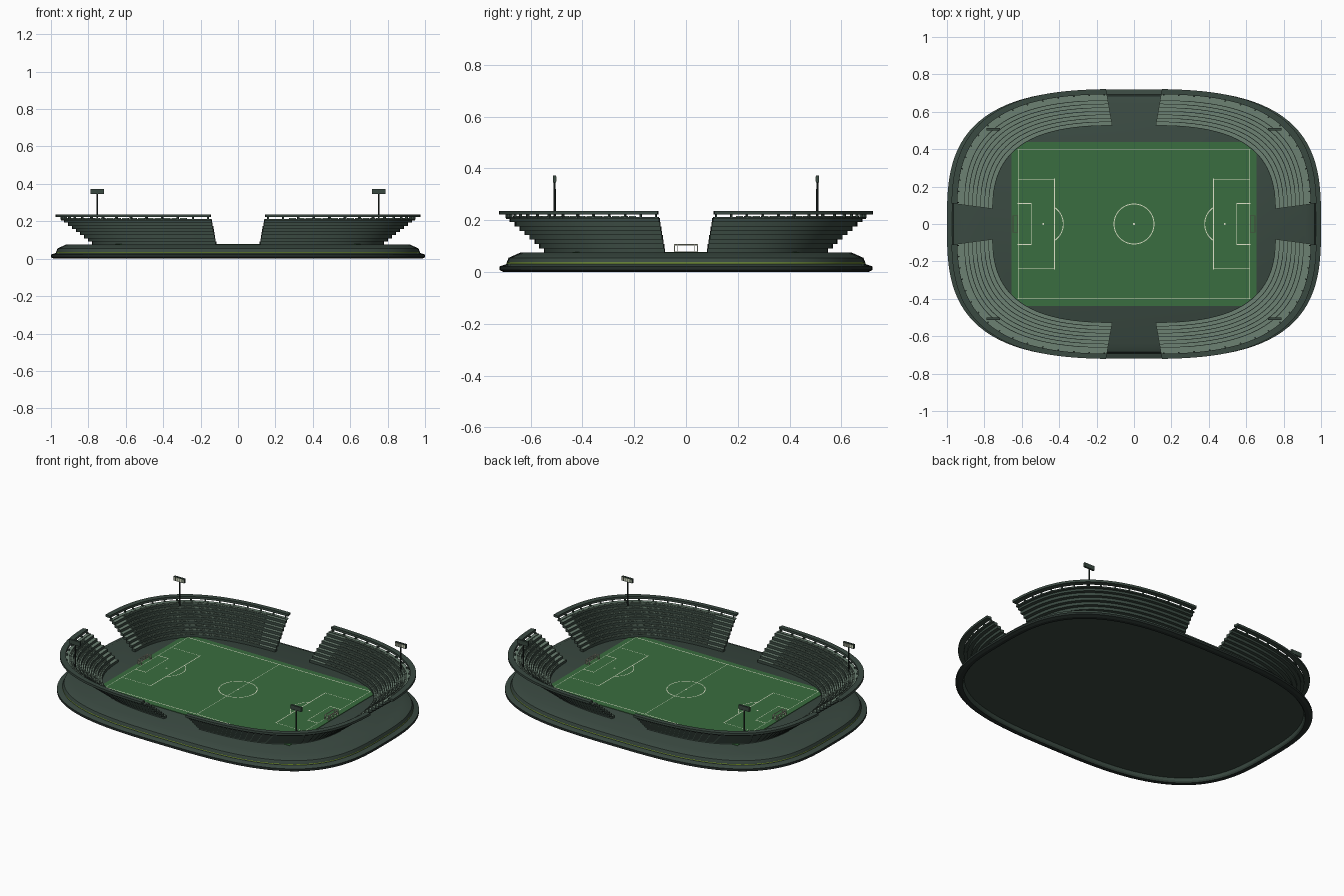
import bpy, bmesh, math
from mathutils import Matrix

cube = bpy.data.objects.get("Cube")
if cube:
    bpy.data.objects.remove(cube, do_unlink=True)


def material(name, r, g, b):
    m = bpy.data.materials.new(name)
    m.use_nodes = True
    m.diffuse_color = (r, g, b, 1)
    bsdf = m.node_tree.nodes["Principled BSDF"]
    bsdf.inputs["Base Color"].default_value = (r, g, b, 1)
    bsdf.inputs["Roughness"].default_value = 0.8
    return m


CONCRETE = material("grey green concrete", 0.042, 0.067, 0.053)
DARK = material("dark metal", 0.018, 0.027, 0.023)
SEAT = material("pale seat green", 0.15, 0.22, 0.168)
GRASS = material("grass green", 0.042, 0.155, 0.05)
WHITE = material("line white", 0.75, 0.78, 0.6)
LIME = material("lime stripe", 0.28, 0.46, 0.03)

POWER = 3.05           # roundness of the plan outline
GAP = 0.152            # half angle of each entrance
START, END = GAP, math.pi / 2 - GAP


def outline(a, b, phi):
    c, s = math.cos(phi), math.sin(phi)
    k = (abs(c) ** POWER + abs(s) ** POWER) ** (-1 / POWER)
    return a * c * k, b * s * k


def bowl_b(a):
    return 0.53 + 0.884 * (a - 0.76)


def finish(name, bm, mats, mirror=True, solid=True):
    if solid:
        bmesh.ops.recalc_face_normals(bm, faces=bm.faces)
    mesh = bpy.data.meshes.new(name)
    bm.to_mesh(mesh)
    bm.free()
    for m in mats:
        mesh.materials.append(m)
    for p in mesh.polygons:
        p.use_smooth = True
    mesh.set_sharp_from_angle(angle=math.radians(25))
    ob = bpy.data.objects.new(name, mesh)
    bpy.context.collection.objects.link(ob)
    if mirror:
        mod = ob.modifiers.new("four corners", 'MIRROR')
        mod.use_axis = (True, True, False)
        mod.use_mirror_merge = False


def add_arc(bm, a0, a1, z0, z1, phi0, phi1, steps, top=0):
    """Curved slab between two plan outlines; its top takes a material index."""
    section = [(a0, z0), (a1, z0), (a1, z1), (a0, z1)]
    rings = []
    for i in range(steps + 1):
        phi = phi0 + (phi1 - phi0) * i / steps
        rings.append([bm.verts.new((*outline(a, bowl_b(a), phi), z)) for a, z in section])
    for r, s in zip(rings, rings[1:]):
        for k in range(4):
            n = (k + 1) % 4
            f = bm.faces.new((r[k], r[n], s[n], s[k]))
            f.material_index = top if k == 2 else 0
    bm.faces.new(rings[0])
    bm.faces.new(rings[-1])


def add_box(bm, x0, x1, y0, y1, z0, z1):
    m = Matrix.Translation(((x0 + x1) / 2, (y0 + y1) / 2, (z0 + z1) / 2))
    m = m @ Matrix.Diagonal((x1 - x0, y1 - y0, z1 - z0, 1))
    bmesh.ops.create_cube(bm, size=1, matrix=m)


# Base plinth: recessed underside, dark foot, lime stripe and sloping shoulder
profile = [(0.955, 0.025), (0.958, 0.008), (0.965, 0), (0.985, 0), (1, 0.008),
           (1, 0.022), (0.985, 0.027), (0.972, 0.031), (0.972, 0.033),
           (0.972, 0.0365), (0.965, 0.055), (0.92, 0.075)]
bm = bmesh.new()
SIDES = 144
rings = [[bm.verts.new((*outline(a, a - 0.28, math.tau * i / SIDES), z))
          for i in range(SIDES)] for a, z in profile]
for k, (lo, hi) in enumerate(zip(rings, rings[1:])):
    for i in range(SIDES):
        j = (i + 1) % SIDES
        f = bm.faces.new((lo[i], lo[j], hi[j], hi[i]))
        f.material_index = 1 if 2 <= k <= 4 else 2 if k == 8 else 0
bm.faces.new(rings[0])
bm.faces.new(rings[-1])
finish("base_plinth", bm, [CONCRETE, DARK, LIME], mirror=False)

# Stepped seating tiers, one quarter mirrored to four
TIERS, DEPTH, RISE, FLOOR, SEATS = 8, 0.0215, 0.0168, 0.075, 22
LO, HI = START + 0.13, END - 0.13
tiers, seats, rails = bmesh.new(), bmesh.new(), bmesh.new()
for t in range(TIERS):
    a = 0.757 + t * DEPTH
    z = FLOOR + t * RISE
    add_arc(tiers, a, a + DEPTH + 0.002, z, z + RISE, START, END, 32, top=1)
    add_arc(rails, a + 0.001, a + 0.004, z + RISE - 0.001, z + RISE + 0.002, LO, HI, 26)
    # Rows of separate seats
    for k in range(SEATS):
        p = LO + (HI - LO) * k / SEATS
        q = LO + (HI - LO) * (k + 0.8) / SEATS
        add_arc(seats, a + 0.009, a + 0.015, z + RISE, z + RISE + 0.007, p, q, 1)
# Ledge behind the top row
TOP = FLOOR + TIERS * RISE
add_arc(tiers, 0.928, 0.948, TOP - 0.004, TOP + 0.004, START, END, 32, top=1)
finish("seating_tiers", tiers, [CONCRETE, SEAT])
finish("seats", seats, [SEAT])
finish("row_rails", rails, [CONCRETE])

# Rim ring above the top row, carried on short brackets
bm = bmesh.new()
add_arc(bm, 0.946, 0.977, 0.222, 0.236, START, END, 40)
for k in range(16):
    p = START + 0.01 + (END - START - 0.03) * k / 15
    add_arc(bm, 0.938, 0.95, TOP, 0.223, p, p + 0.008, 1)
finish("rim_ring", bm, [CONCRETE])

# Pitch
bm = bmesh.new()
add_box(bm, -0.655, 0.655, -0.438, 0.438, 0.07, 0.078)
finish("pitch", bm, [GRASS], mirror=False)

# Pitch markings, one quarter
MARK = 0.0792
bm = bmesh.new()


def line(x0, y0, x1, y1, w=0.0045):
    d = w / 2
    x0, x1, y0, y1 = max(0, x0 - d), x1 + d, max(0, y0 - d), y1 + d
    bm.faces.new([bm.verts.new((x, y, MARK))
                  for x, y in ((x0, y0), (x1, y0), (x1, y1), (x0, y1))])


def arc_line(cx, radius, start, stop, steps=20, w=0.0045):
    rows = []
    for i in range(steps + 1):
        t = start + (stop - start) * i / steps
        rows.append([bm.verts.new((cx + r * math.cos(t), r * math.sin(t), MARK))
                     for r in (radius - w / 2, radius + w / 2)])
    for r, s in zip(rows, rows[1:]):
        bm.faces.new((r[0], r[1], s[1], s[0]))


THIN = 0.0025
line(0, 0.4, 0.62, 0.4)
line(0, 0, 0, 0.4, THIN)
line(0.62, 0, 0.62, 0.4, THIN)
line(0.425, 0, 0.425, 0.24)
line(0.425, 0.24, 0.62, 0.24, THIN)
line(0.55, 0.11, 0.62, 0.11)
line(0.55, 0, 0.55, 0.11, THIN)
line(0, 0, 0, 0, 0.01)
line(0.485, 0, 0.485, 0, 0.01)
arc_line(0, 0.107, 0, math.pi / 2)
arc_line(0.485, 0.107, math.acos(-0.06 / 0.107), math.pi)
finish("pitch_markings", bm, [WHITE], solid=False)

# Goals with posts, crossbar and net cords
bm = bmesh.new()
XF, XB, W, ZT, R, N = 0.622, 0.647, 0.045, 0.106, 0.0016, 0.0008
for x in (XF, XB):
    add_box(bm, x - R, x + R, W - R, W + R, 0.078, ZT)
    add_box(bm, x - R, x + R, 0, W, ZT - R, ZT + R)
add_box(bm, XF, XB, W - R, W + R, ZT - R, ZT + R)
for k in range(4):
    y = W * k / 4
    add_box(bm, XB - N, XB + N, y, y + N, 0.078, ZT)
    z = 0.08 + 0.007 * k
    add_box(bm, XB - N, XB + N, 0, W, z, z + N)
    add_box(bm, XF, XB, W - N, W + N, z, z + N)
finish("goals", bm, [WHITE])

# Floodlight masts, panels and lamps
PX, PY = 0.752, 0.507
bm = bmesh.new()
bmesh.ops.create_cone(bm, cap_ends=True, segments=10, radius1=0.005, radius2=0.004,
                      depth=0.16, matrix=Matrix.Translation((PX, PY, 0.275)))
finish("floodlight_masts", bm, [DARK])
bm = bmesh.new()
add_box(bm, PX - 0.036, PX + 0.036, PY - 0.006, PY + 0.006, 0.346, 0.372)
finish("floodlight_panels", bm, [CONCRETE])
bm = bmesh.new()
for i in range(5):
    x = PX - 0.028 + 0.014 * i
    add_box(bm, x - 0.004, x + 0.004, PY - 0.008, PY - 0.005, 0.35, 0.368)
finish("floodlight_lamps", bm, [WHITE])
